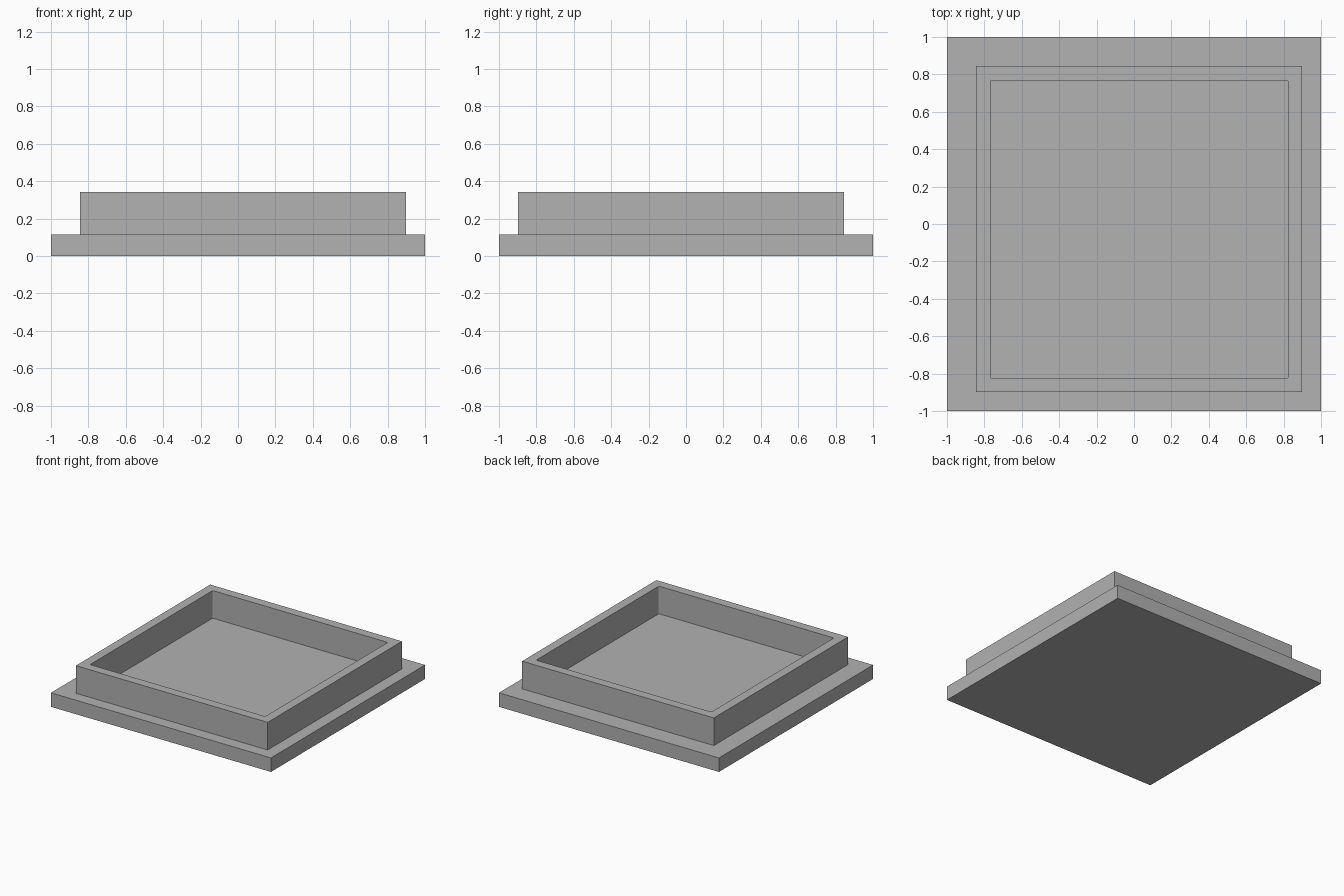
import bpy
import bmesh

cube = bpy.data.objects.get("Cube")
if cube:
    bpy.data.objects.remove(cube, do_unlink=True)

GREY = (0.445, 0.445, 0.445, 1.0)
grey = bpy.data.materials.new("plain grey")
grey.use_nodes = True
grey.diffuse_color = GREY
grey.node_tree.nodes["Principled BSDF"].inputs["Base Color"].default_value = GREY

BASE_TOP, RIM_TOP = 0.115, 0.342
OFFSET = 0.028  # the rim sits slightly off centre


def box(name, x, y, half, z0, z1, corner=0.0):
    """Square block with optionally rounded upright edges."""
    bm = bmesh.new()
    bmesh.ops.create_cube(bm, size=1)
    bmesh.ops.scale(bm, vec=(2 * half, 2 * half, z1 - z0), verts=bm.verts)
    bmesh.ops.translate(bm, vec=(x, y, (z0 + z1) / 2), verts=bm.verts)
    if corner:
        upright = [e for e in bm.edges
                   if abs(e.verts[0].co.z - e.verts[1].co.z) > 0.01]
        bmesh.ops.bevel(bm, geom=upright, offset=corner, segments=3,
                        profile=0.5, affect='EDGES')
    mesh = bpy.data.meshes.new(name)
    bm.to_mesh(mesh)
    bm.free()
    mesh.materials.append(grey)
    obj = bpy.data.objects.new(name, mesh)
    bpy.context.collection.objects.link(obj)
    return obj


# Flat square base plate
box("base_plate", 0, 0, 1.0, 0, BASE_TOP)

# Raised rim, hollowed right down to the plate
rim = box("raised_rim", OFFSET, -OFFSET, 0.8715, BASE_TOP, RIM_TOP)
cutter = box("rim_cutter", OFFSET, -OFFSET, 0.796, BASE_TOP - 0.1, RIM_TOP + 0.1, 0.01)
cutter.hide_render = True
cutter.hide_viewport = True
hollow = rim.modifiers.new("hollow", 'BOOLEAN')
hollow.operation = 'DIFFERENCE'
hollow.solver = 'EXACT'
hollow.object = cutter
